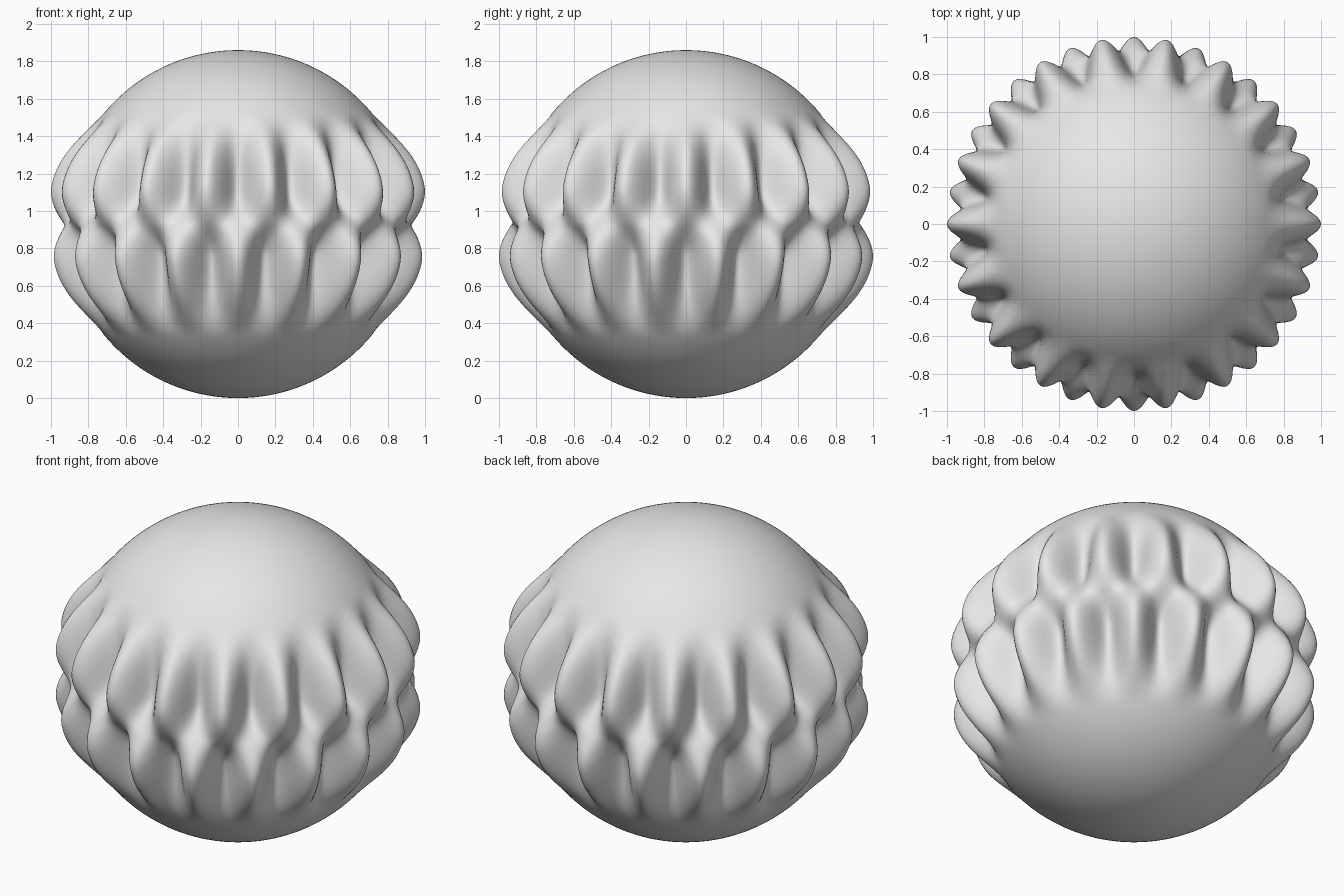
import bpy
import bmesh
import math

RADIUS = 0.93        # plain ball that the ribs grow out of
LOBES = 18           # lobes per row, rows staggered by half a lobe
CREST = 0.088        # height of a lobe
GROOVE = 0.102       # depth of the groove between lobes
PEAK = math.radians(12)   # latitude of the lobe crests
FADE = math.radians(41)   # latitude where the ribs die out

cube = bpy.data.objects.get("Cube")
if cube:
    bpy.data.objects.remove(cube, do_unlink=True)


def rib_strength(lat):
    """Zero at the equator and beyond the fade line, opposite sign below."""
    a = abs(lat)
    if a >= FADE:
        return 0.0
    if a < PEAK:
        s = math.sin(math.pi / 2 * a / PEAK)
    else:
        s = math.cos(math.pi / 2 * (a - PEAK) / (FADE - PEAK)) ** 2
    return math.copysign(s, lat)


# Clay material
clay = bpy.data.materials.new("light_grey")
clay.use_nodes = True
colour = (0.8, 0.8, 0.8, 1.0)
clay.diffuse_color = colour
clay.node_tree.nodes["Principled BSDF"].inputs["Base Color"].default_value = colour

# Ball with two staggered rows of lobes
bm = bmesh.new()
bmesh.ops.create_uvsphere(bm, u_segments=360, v_segments=160, radius=1)
for v in bm.verts:
    direction = v.co.normalized()
    lat = math.asin(max(-1, min(1, direction.z)))
    lon = math.atan2(direction.y, direction.x)
    wave = math.cos(LOBES * lon) * rib_strength(lat)
    v.co = direction * (RADIUS + wave * (CREST if wave > 0 else GROOVE))
    v.co.z += RADIUS
for f in bm.faces:
    f.smooth = True

mesh = bpy.data.meshes.new("ribbed_ball")
bm.to_mesh(mesh)
bm.free()
mesh.materials.append(clay)
ball = bpy.data.objects.new("ribbed_ball", mesh)
bpy.context.collection.objects.link(ball)
